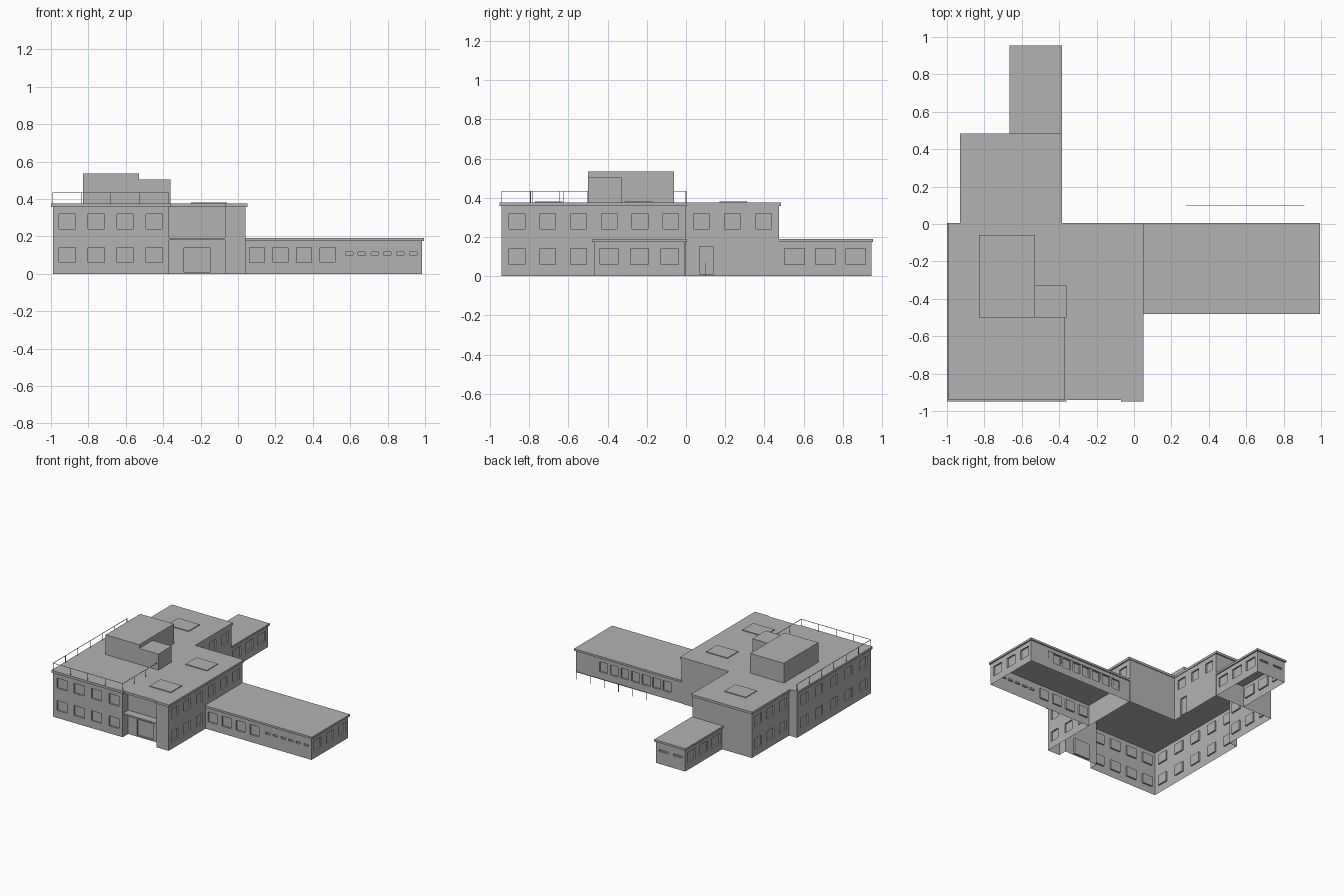
import bpy, bmesh
from mathutils import Vector

if "Cube" in bpy.data.objects:
    bpy.data.objects.remove(bpy.data.objects["Cube"])

grey = bpy.data.materials.new("plain grey")
grey.use_nodes = True
grey.diffuse_color = (0.45, 0.45, 0.45, 1)
grey.node_tree.nodes["Principled BSDF"].inputs["Base Color"].default_value = (0.45, 0.45, 0.45, 1)


def finish(name, bm):
    mesh = bpy.data.meshes.new(name)
    bm.to_mesh(mesh)
    bm.free()
    mesh.materials.append(grey)
    ob = bpy.data.objects.new(name, mesh)
    bpy.context.collection.objects.link(ob)
    return ob


def add_box(bm, lo, hi):
    lo, hi = Vector(lo), Vector(hi)
    verts = bmesh.ops.create_cube(bm, size=1)["verts"]
    for v in verts:
        v.co = (lo + hi) / 2 + v.co * (hi - lo)


def box(name, lo, hi):
    bm = bmesh.new()
    add_box(bm, lo, hi)
    return finish(name, bm)


def row(length, count, width, z0, z1, start=0.0):
    """Evenly spaced openings as (u0, u1, z0, z1) along a wall."""
    step = (length - start) / count
    mids = [start + step * (i + 0.5) for i in range(count)]
    return [(m - width / 2, m + width / 2, z0, z1) for m in mids]


def wall(name, a, b, height, openings=(), depth=0.012):
    """Thin wall from a to b, outside on the right, with recessed panes."""
    a, b = Vector((*a, 0)), Vector((*b, 0))
    along = (b - a).normalized()
    inward = Vector((-along.y, along.x, 0))
    us = sorted({0, (b - a).length, *[u for o in openings for u in o[:2]]})
    zs = sorted({0, height, *[z for o in openings for z in o[2:]]})
    bm = bmesh.new()

    def quad(*pts):
        bm.faces.new([bm.verts.new(a + along * u + inward * d + Vector((0, 0, z)))
                      for u, z, d in pts])

    for u0, u1 in zip(us, us[1:]):
        for z0, z1 in zip(zs, zs[1:]):
            mu, mz = (u0 + u1) / 2, (z0 + z1) / 2
            if not any(o[0] < mu < o[1] and o[2] < mz < o[3] for o in openings):
                quad((u0, z0, 0), (u1, z0, 0), (u1, z1, 0), (u0, z1, 0))
    for u0, u1, z0, z1 in openings:
        ring = [(u0, z0), (u1, z0), (u1, z1), (u0, z1)]
        quad(*[(u, z, depth) for u, z in ring])
        for p, q in zip(ring, ring[1:] + ring[:1]):
            quad((*p, 0), (*q, 0), (*q, depth), (*p, depth))
    bmesh.ops.remove_doubles(bm, verts=bm.verts, dist=0.0001)
    return finish(name, bm)


def roof(name, outline, bottom, top, rim=0.012, drop=0.008):
    """Flat roof slab with a low raised rim."""
    bm = bmesh.new()
    base = bm.faces.new([bm.verts.new((x, y, bottom)) for x, y in outline])
    geom = bmesh.ops.extrude_face_region(bm, geom=[base], use_keep_orig=True)["geom"]
    for v in geom:
        if isinstance(v, bmesh.types.BMVert):
            v.co.z = top
    cap = [f for f in geom if isinstance(f, bmesh.types.BMFace)]
    bmesh.ops.recalc_face_normals(bm, faces=bm.faces)
    bmesh.ops.inset_region(bm, faces=cap, thickness=rim)
    cap = bmesh.ops.extrude_face_region(bm, geom=cap)["geom"]
    for v in cap:
        if isinstance(v, bmesh.types.BMVert):
            v.co.z -= drop
    return finish(name, bm)


def railing(name, points, bottom, top, spacing, thick=0.003):
    """Posts with one top rail through the points."""
    bm = bmesh.new()
    t = Vector((thick, thick, thick)) / 2
    for p, q in zip(points, points[1:]):
        p, q = Vector((*p, top)), Vector((*q, top))
        low = Vector(map(min, p, q))
        high = Vector(map(max, p, q))
        add_box(bm, low - t, high + t)
        count = max(1, round((q - p).length / spacing))
        for i in range(count + 1):
            c = p.lerp(q, i / count)
            add_box(bm, (c.x - t.x, c.y - t.y, bottom), c + t)
    return finish(name, bm)


# Openings for two storeys
def two_rows(length, count, width=0.09):
    return row(length, count, width, 0.06, 0.14) + row(length, count, width, 0.24, 0.32)


# Main block walls, counter-clockwise
H = 0.365
corners = [(-.99, -.94), (-.37, -.94), (-.37, -.87), (-.07, -.87), (-.07, -.94), (.04, -.94),
           (.04, 0), (-.39, 0), (-.39, .475), (-.92, .475), (-.92, 0), (-.99, 0)]
wall_openings = {
    0: two_rows(.62, 4),
    2: [(.08, .22, .01, .14)],
    5: row(.47, 3, .08, .06, .14) + row(.94, 6, .08, .24, .32),
    7: [(.07, .14, .01, .15)] + row(.475, 3, .08, .24, .32),
    9: two_rows(.475, 3),
    11: two_rows(.94, 5),
}
for i, a in enumerate(corners):
    if i == 9:
        # The rear left wall is built from its own run
        wall("main_wall_rear_side", a, corners[10], H, wall_openings[9])
    else:
        wall(f"main_wall_{i}", a, corners[(i + 1) % len(corners)], H, wall_openings.get(i, ()))
roof("main_roof", [(-1, -.95), (-.36, -.95), (-.36, -.94), (-.07, -.94), (-.07, -.95), (.05, -.95),
                   (.05, .005), (-.385, .005), (-.385, .485), (-.93, .485), (-.93, .005), (-1, .005)],
     .357, .376)
box("entrance_canopy", (-.37, -.935, .18), (-.07, -.87, .192))

# Long low wing
L = 0.18
wall("long_wing_front", (.04, -.47), (.985, -.47), L,
     row(.5, 4, .08, .06, .14) + row(.93, 6, .04, .1, .115, .52))
wall("long_wing_end", (.985, -.47), (.985, -.005), L, row(.465, 3, .09, .06, .14))
wall("long_wing_back", (.985, -.005), (.04, -.005), L, row(.86, 7, .07, .06, .14, .2))
roof("long_wing_roof", [(.04, -.48), (.995, -.48), (.995, .005), (.04, .005)], .174, .19)

# Short rear wing
wall("rear_wing_side", (-.395, .475), (-.395, .945), L, row(.47, 3, .1, .06, .14))
wall("rear_wing_end", (-.395, .945), (-.655, .945), L, row(.26, 2, .08, .1, .115))
wall("rear_wing_far_side", (-.655, .945), (-.655, .475), L, row(.47, 3, .1, .06, .14))
roof("rear_wing_roof", [(-.385, .475), (-.385, .955), (-.665, .955), (-.665, .475)], .174, .19)

# Rooftop plant rooms and skylights
box("large_roof_room", (-.83, -.5, .36), (-.53, -.06, .535))
box("small_roof_room", (-.53, -.5, .36), (-.36, -.33, .505))
for name, x, y in (("front", -.25, -.77), ("middle", -.25, -.31), ("rear", -.75, .17)):
    box(f"skylight_{name}", (x, y, .36), (x + .19, y + .14, .382))

# Railings
railing("roof_railing", [(-.37, -.5), (-.37, -.94), (-.99, -.94), (-.99, 0)], .368, .432, .155)
railing("yard_railing", [(.28, .1), (.91, .1)], 0, .065, .13)
